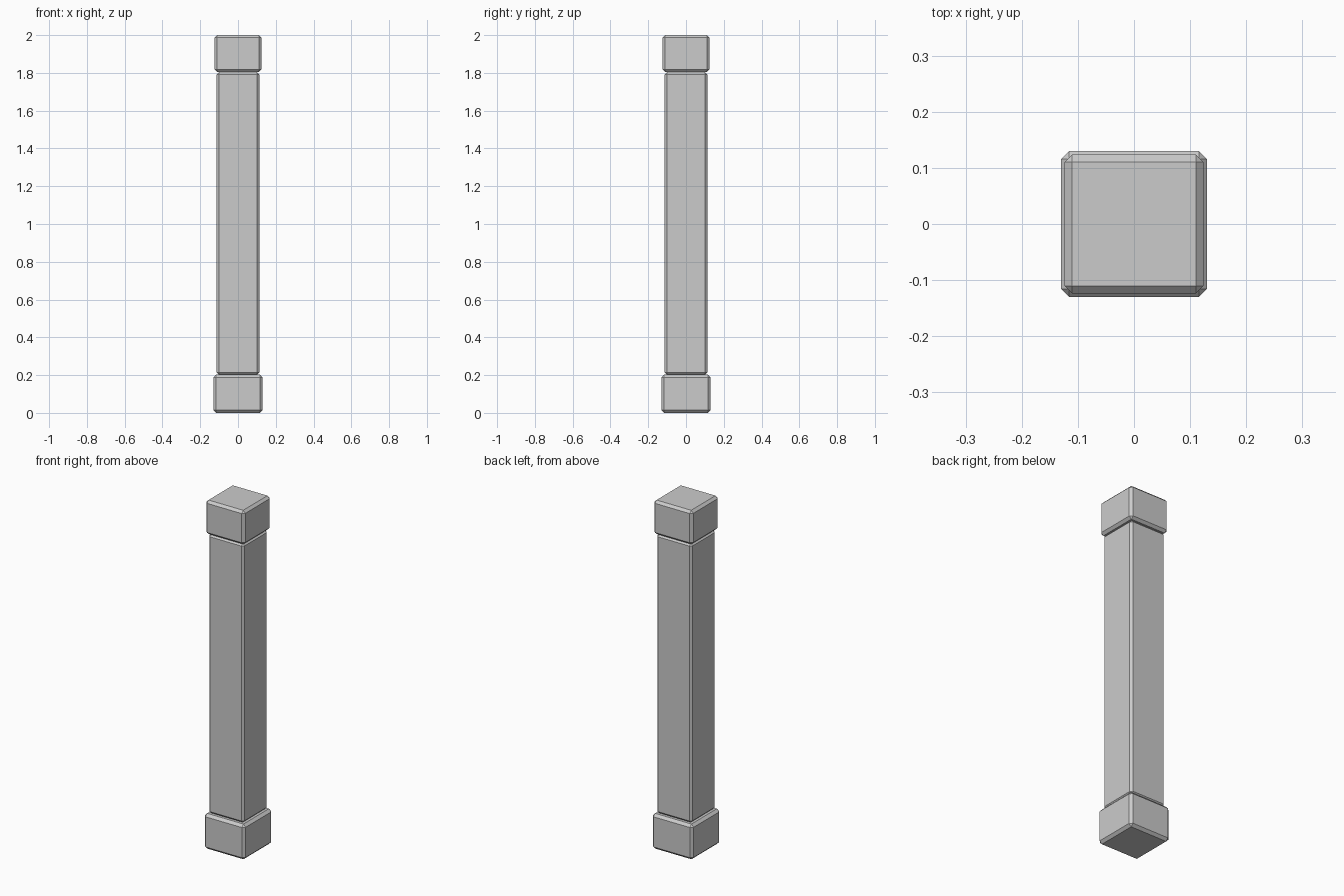
import bpy
import bmesh
from mathutils import Matrix

if "Cube" in bpy.data.objects:
    bpy.data.objects.remove(bpy.data.objects["Cube"])


def chamfered_block(name, half, z0, z1, chamfer):
    """Square block from z0 to z1 with a single flat chamfer on every edge."""
    bm = bmesh.new()
    size = Matrix.Diagonal((2 * half, 2 * half, z1 - z0, 1))
    bmesh.ops.create_cube(bm, size=1, matrix=Matrix.Translation((0, 0, (z0 + z1) / 2)) @ size)
    bmesh.ops.bevel(bm, geom=bm.edges[:], offset=chamfer, offset_type='OFFSET',
                    segments=1, profile=0.5, affect='EDGES')
    mesh = bpy.data.meshes.new(name)
    bm.to_mesh(mesh)
    bm.free()
    obj = bpy.data.objects.new(name, mesh)
    bpy.context.collection.objects.link(obj)
    return obj


# Base, shaft and cap stacked on one axis
chamfered_block("pillar_base", 0.13, 0.0, 0.202, 0.0145)
chamfered_block("pillar_shaft", 0.1125, 0.202, 1.805, 0.0125)
chamfered_block("pillar_cap", 0.124, 1.805, 2.0, 0.0138)
